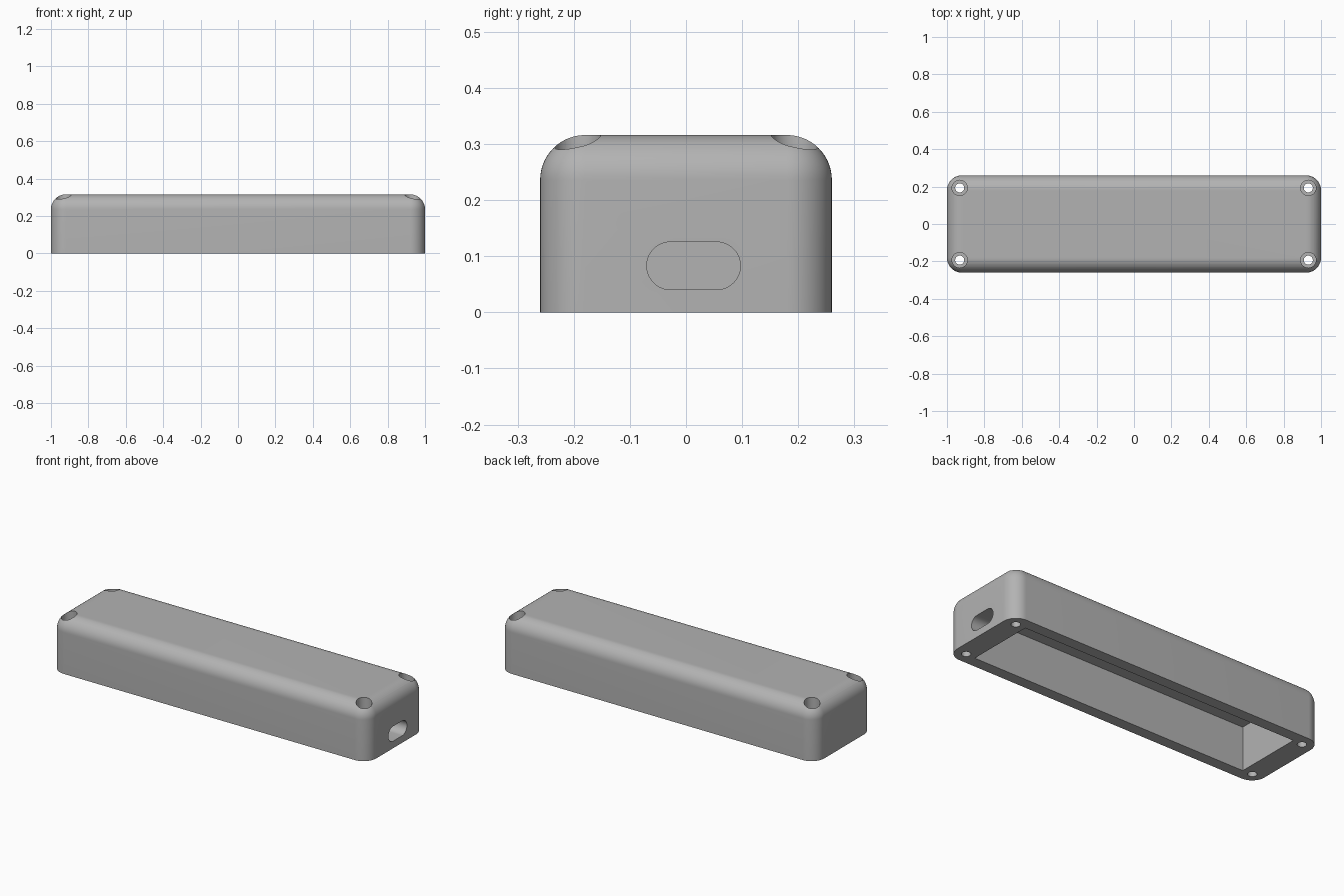
import bpy, bmesh, math
from mathutils import Matrix

old = bpy.data.objects.get("Cube")
if old:
    bpy.data.objects.remove(old)

L, W, H, R = 2.0, 0.52, 0.316, 0.08

grey = bpy.data.materials.new("grey_plastic")
grey.use_nodes = True
colour = (0.45, 0.45, 0.45, 1)
grey.diffuse_color = colour
grey.node_tree.nodes["Principled BSDF"].inputs["Base Color"].default_value = colour


def finish(bm, name):
    me = bpy.data.meshes.new(name)
    bm.to_mesh(me)
    bm.free()
    ob = bpy.data.objects.new(name, me)
    bpy.context.collection.objects.link(ob)
    me.materials.append(grey)
    return ob


def box(name, size, centre):
    bm = bmesh.new()
    bmesh.ops.create_cube(bm, size=1)
    bmesh.ops.scale(bm, vec=size, verts=bm.verts)
    bmesh.ops.translate(bm, vec=centre, verts=bm.verts)
    return finish(bm, name)


def cylinder(name, x, y, radius, z0, z1):
    bm = bmesh.new()
    bmesh.ops.create_cone(bm, cap_ends=True, segments=48, radius1=radius, radius2=radius,
                          depth=z1 - z0, matrix=Matrix.Translation((x, y, (z0 + z1) / 2)))
    return finish(bm, name)


def slot(name, y, z, length, height, x0, x1):
    # Stadium outline extruded along x
    bm = bmesh.new()
    r, half, verts = height / 2, (length - height) / 2, []
    for side in (1, -1):
        for i in range(25):
            a = math.pi * i / 24 - math.pi / 2
            verts.append(bm.verts.new((x0, y + side * (half + r * math.cos(a)),
                                       z + side * r * math.sin(a))))
    face = bm.faces.new(verts)
    out = bmesh.ops.extrude_face_region(bm, geom=[face])
    moved = [v for v in out["geom"] if isinstance(v, bmesh.types.BMVert)]
    bmesh.ops.translate(bm, vec=(x1 - x0, 0, 0), verts=moved)
    bmesh.ops.recalc_face_normals(bm, faces=bm.faces)
    return finish(bm, name)


# Housing with rounded vertical corners and top edges
case = box("enclosure_shell", (L, W, H), (0, 0, H / 2))
bm = bmesh.new()
bm.from_mesh(case.data)
edges = [e for e in bm.edges if max(v.co.z for v in e.verts) > H / 2]
bmesh.ops.bevel(bm, geom=edges, offset=R, segments=14, profile=0.5, affect='EDGES')
bm.to_mesh(case.data)
bm.free()

# Open cavity, cable slot and four counterbored screw holes
cutters = [box("cavity_cutter", (1.746, 0.392, 0.35), (0, 0, 0.25 - 0.175)),
           slot("cable_slot_cutter", 0.0135, 0.083, 0.167, 0.085, 0.8, 1.1)]
for sx in (-1, 1):
    for sy in (-1, 1):
        x, y = sx * 0.932, sy * 0.193
        cutters.append(cylinder("screw_hole_cutter", x, y, 0.024, -0.1, 0.4))
        cutters.append(cylinder("counterbore_cutter", x, y, 0.041, 0.22, 0.4))

for c in cutters:
    c.hide_render = True
    c.hide_viewport = True
    mod = case.modifiers.new(c.name, 'BOOLEAN')
    mod.object = c
    mod.operation = 'DIFFERENCE'
    mod.solver = 'EXACT'

# Bake the cuts, then drop the cutters
dg = bpy.context.evaluated_depsgraph_get()
baked = bpy.data.meshes.new_from_object(case.evaluated_get(dg))
case.modifiers.clear()
case.data = baked
baked.materials.clear()
baked.materials.append(grey)
for c in cutters:
    bpy.data.objects.remove(c)

# Smooth the rounds, keep the rims sharp
bpy.ops.object.select_all(action='DESELECT')
case.select_set(True)
bpy.context.view_layer.objects.active = case
bpy.ops.object.shade_smooth_by_angle(angle=math.radians(30))
